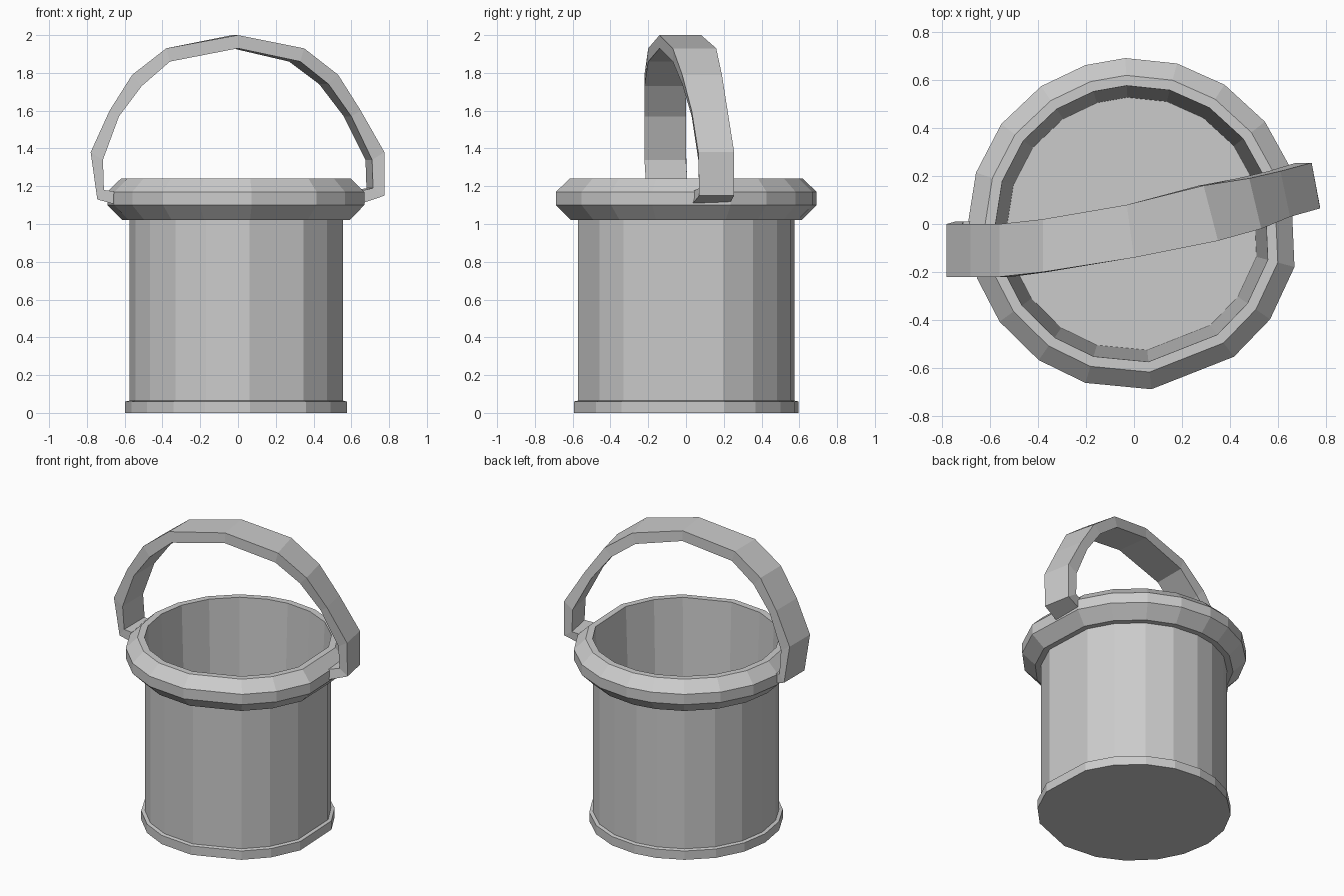
import bpy, math

# uneven facet angles (degrees) shared by every ring of the bucket
ANGLES = [-161, -144, -125, -107, -84, -53, -35, -15, 20, 38,
          57, 75, 93, 107, 124, 143, 162, 180]


def add_mesh(name, verts, faces):
    mesh = bpy.data.meshes.new(name)
    mesh.from_pydata(verts, [], faces)
    mesh.validate()
    obj = bpy.data.objects.new(name, mesh)
    bpy.context.collection.objects.link(obj)
    return obj


def lathe(name, profile, closed=False):
    """Sweep an (r, z) profile round the facet angles; open profiles get end caps."""
    n, m = len(ANGLES), len(profile)
    verts = [(r * math.cos(math.radians(a)), r * math.sin(math.radians(a)), z)
             for r, z in profile for a in ANGLES]
    faces = []
    for k in range(m if closed else m - 1):
        p, q = k * n, ((k + 1) % m) * n
        for i in range(n):
            j = (i + 1) % n
            faces.append((p + i, p + j, q + j, q + i))
    if not closed:
        faces.append(tuple(reversed(range(n))))
        faces.append(tuple(range((m - 1) * n, m * n)))
    return add_mesh(name, verts, faces)


# bucket: base band, wall, rolled rim, tapered inside and floor in one shell
lathe("bucket", [(0.597, 0), (0.597, 0.06), (0.575, 0.065), (0.575, 1.02),
                 (0.612, 1.02), (0.692, 1.10), (0.692, 1.17), (0.62, 1.24),
                 (0.577, 1.24), (0.528, 0.06)])

# handle stations: outer x, z, inner x, z, front y, back y, x shift of back edge
STATIONS = [
    (-0.60, 1.09, -0.60, 1.165, -0.20, 0.01, 0.0),
    (-0.745, 1.13, -0.71, 1.18, -0.21, 0.01, 0.0),
    (-0.78, 1.38, -0.715, 1.34, -0.22, 0.0, 0.0),
    (-0.68, 1.60, -0.63, 1.57, -0.22, 0.0, 0.0),
    (-0.56, 1.79, -0.51, 1.73, -0.22, 0.0, 0.0),
    (-0.38, 1.93, -0.36, 1.86, -0.20, 0.02, 0.0),
    (0.0, 2.0, 0.0, 1.93, -0.14, 0.08, -0.03),
    (0.35, 1.93, 0.33, 1.86, -0.07, 0.16, -0.06),
    (0.53, 1.79, 0.48, 1.74, -0.02, 0.19, -0.05),
    (0.65, 1.60, 0.60, 1.57, 0.03, 0.22, -0.04),
    (0.775, 1.38, 0.71, 1.34, 0.065, 0.255, -0.035),
    (0.775, 1.15, 0.715, 1.19, 0.07, 0.255, -0.035),
    (0.60, 1.09, 0.60, 1.165, 0.02, 0.22, -0.03),
]
verts, faces = [], []
for xo, zo, xi, zi, yf, yb, dx in STATIONS:
    verts += [(xo, yf, zo), (xo + dx, yb, zo), (xi + dx, yb, zi), (xi, yf, zi)]
for s in range(len(STATIONS) - 1):
    a = 4 * s
    for i in range(4):
        j = (i + 1) % 4
        faces.append((a + i, a + 4 + i, a + 4 + j, a + j))
last = 4 * (len(STATIONS) - 1)
faces += [(0, 1, 2, 3), (last + 3, last + 2, last + 1, last)]
add_mesh("handle", verts, faces)
